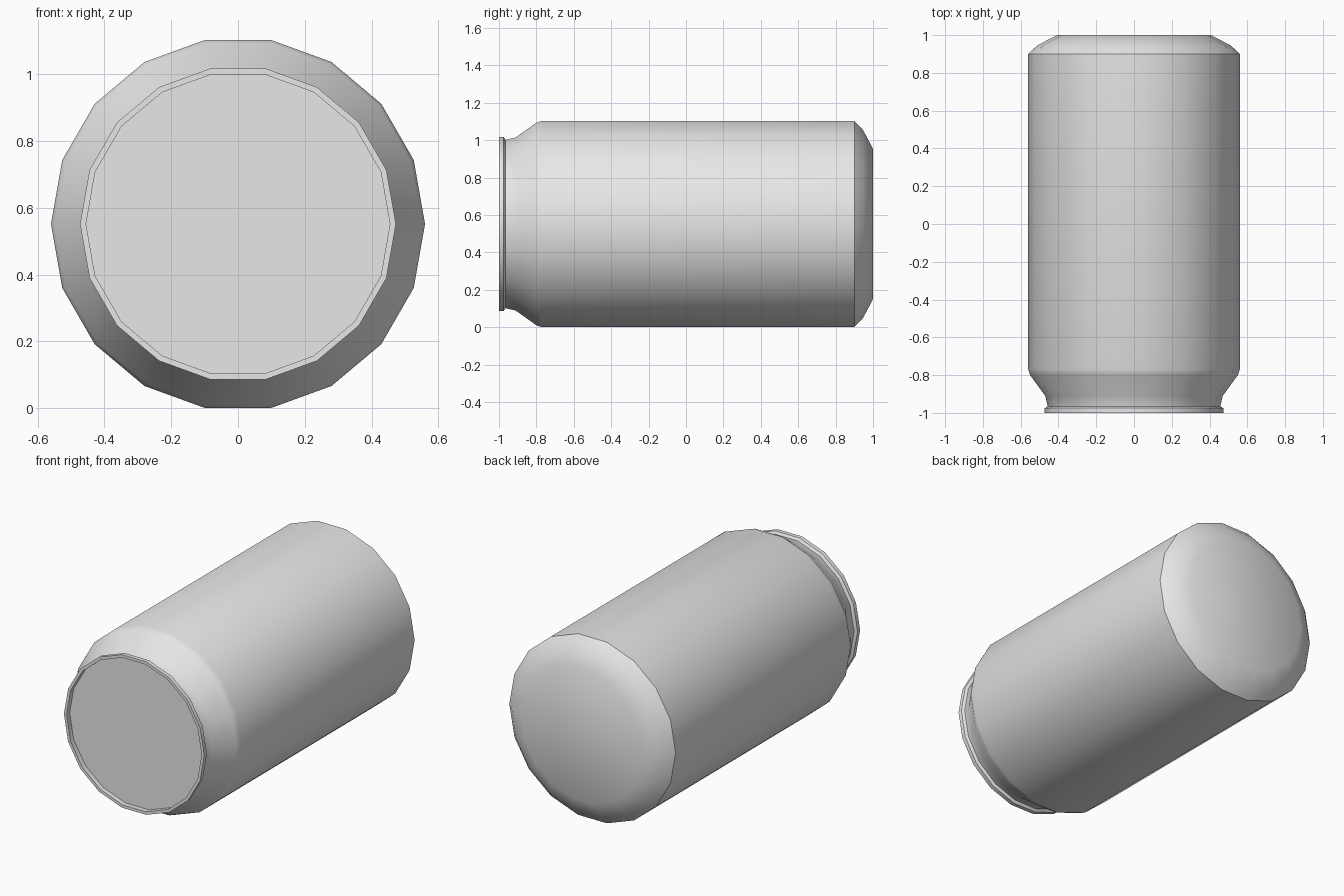
import bpy
import bmesh
from math import sin, cos, pi, radians
from mathutils import Vector

cube = bpy.data.objects.get("Cube")
if cube:
    bpy.data.objects.remove(cube, do_unlink=True)

SIDES = 18
RADIUS = 0.56
AXIS_Z = RADIUS * cos(pi / SIDES)  # rests on a flat side

grey = bpy.data.materials.new("plain_grey")
grey.use_nodes = True
grey.diffuse_color = (0.8, 0.8, 0.8, 1)
grey.node_tree.nodes["Principled BSDF"].inputs["Base Color"].default_value = (0.8, 0.8, 0.8, 1)


def lathe(name, profile):
    """Turn (y, radius) points around the long axis and cap both ends."""
    bm = bmesh.new()
    rings = []
    for y, r in profile:
        angles = [2 * pi * i / SIDES for i in range(SIDES)]
        rings.append([bm.verts.new(Vector((r * cos(a), y, r * sin(a)))) for a in angles])
    for a, b in zip(rings, rings[1:]):
        for i in range(SIDES):
            j = (i + 1) % SIDES
            bm.faces.new((a[i], a[j], b[j], b[i]))
    bm.faces.new(rings[0])
    bm.faces.new(rings[-1])
    bmesh.ops.recalc_face_normals(bm, faces=bm.faces)
    mesh = bpy.data.meshes.new(name)
    bm.to_mesh(mesh)
    bm.free()
    mesh.materials.append(grey)
    mesh.shade_smooth()
    mesh.set_sharp_from_angle(angle=radians(30))
    obj = bpy.data.objects.new(name, mesh)
    obj.location.z = AXIS_Z
    bpy.context.collection.objects.link(obj)
    return obj


# Recessed lid, rolled rim, tapered neck, straight wall, rounded base
lathe("drink_can", [
    (-0.97, 0.455), (-1.0, 0.455),
    (-1.0, 0.473), (-0.975, 0.473),
    (-0.965, 0.457), (-0.91, 0.47),
    (-0.80, 0.55), (-0.77, RADIUS),
    (0.90, RADIUS), (0.945, 0.513), (1.0, 0.408),
])
